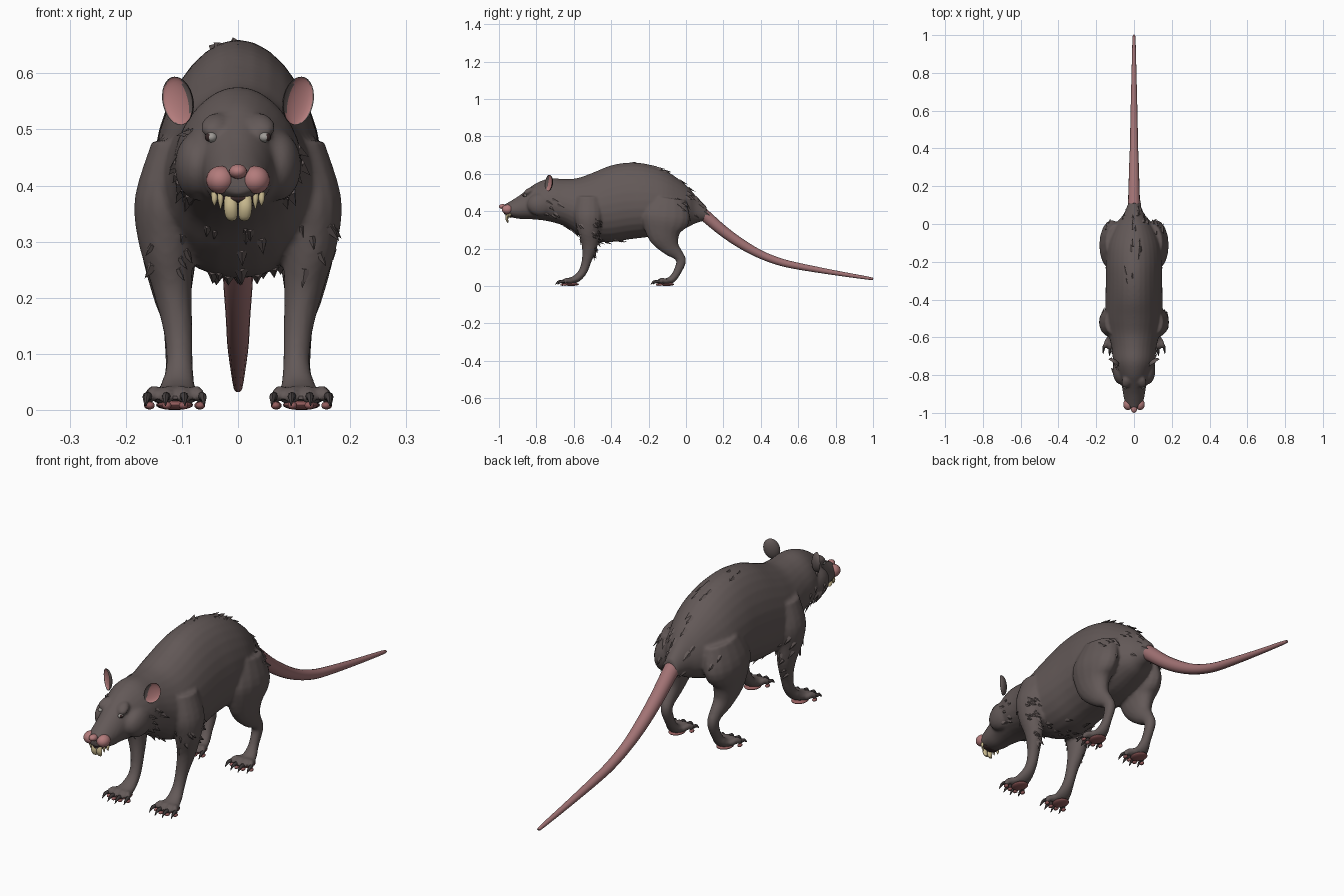
import bpy, bmesh, math, random
from mathutils import Vector, Matrix, Euler

if "Cube" in bpy.data.objects:
    bpy.data.objects.remove(bpy.data.objects["Cube"])
random.seed(4)


def material(name, r, g, b):
    m = bpy.data.materials.new(name)
    m.use_nodes = True
    m.diffuse_color = (r, g, b, 1)
    bsdf = next(n for n in m.node_tree.nodes if n.type == 'BSDF_PRINCIPLED')
    bsdf.inputs["Base Color"].default_value = (r, g, b, 1)
    bsdf.inputs["Roughness"].default_value = 0.8
    return m


FUR = material("grey brown fur", .125, .1, .097)
NOSE = material("nose pink", .45, .2, .2)
TAIL = material("tail pink", .36, .17, .175)
PAD = material("paw pad red", .3, .11, .11)
TOOTH = material("tooth ivory", .6, .5, .28)
CLAW = material("dark claw", .06, .05, .05)
EYE = material("pale eye", .35, .33, .31)
DARK = material("dark mouth", .04, .022, .022)


def finish(name, bm, *mats):
    bmesh.ops.recalc_face_normals(bm, faces=bm.faces)
    mesh = bpy.data.meshes.new(name)
    bm.to_mesh(mesh)
    bm.free()
    for m in mats:
        mesh.materials.append(m)
    ob = bpy.data.objects.new(name, mesh)
    bpy.context.collection.objects.link(ob)
    return ob


def activate(ob):
    bpy.ops.object.select_all(action='DESELECT')
    ob.select_set(True)
    bpy.context.view_layer.objects.active = ob


def smooth_path(stations, steps=4):
    # Catmull-Rom through the stations
    pts = [stations[0]] + list(stations) + [stations[-1]]
    out = []
    for a, b, c, d in zip(pts, pts[1:], pts[2:], pts[3:]):
        for k in range(steps):
            t = k / steps
            out.append([.5 * (2 * q + (r - p) * t + (2 * p - 5 * q + 4 * r - s) * t * t
                              + (3 * q - p - 3 * r + s) * t ** 3)
                        for p, q, r, s in zip(a, b, c, d)])
    return out + [list(stations[-1])]


def tube(bm, stations, sides=16, egg=0, axis=None, steps=4):
    # stations: x, y, z, sideways radius, radius in the y-z plane
    path = smooth_path(stations, steps)
    rings = []
    for i, (x, y, z, rx, rv) in enumerate(path):
        p, q = path[max(i - 1, 0)], path[min(i + 1, len(path) - 1)]
        t = axis or Vector((0, q[1] - p[1], q[2] - p[2])).normalized()
        up = Vector((1, 0, 0)).cross(t)
        ring = []
        for k in range(sides):
            a = 2 * math.pi * k / sides
            across = rx * math.cos(a) * (1 - egg * math.sin(a))
            ring.append(bm.verts.new(Vector((x + across, y, z)) + up * rv * math.sin(a)))
        rings.append(ring)
    for r0, r1 in zip(rings, rings[1:]):
        for k in range(sides):
            n = (k + 1) % sides
            bm.faces.new((r0[k], r0[n], r1[n], r1[k]))
    bm.faces.new(rings[0])
    bm.faces.new(rings[-1])


def blob(bm, centre, radii, rot=(0, 0, 0), seg=20):
    m = Matrix.LocRotScale(Vector(centre), Euler(rot), Vector(radii))
    return bmesh.ops.create_uvsphere(bm, u_segments=seg, v_segments=seg // 2 + 2,
                                     radius=1, matrix=m)["verts"]


def flip(s, stations):
    return [(s * p[0],) + tuple(p[1:]) for p in stations]


# Trunk and head: y, top, bottom, half width
trunk = [(-.975, .434, .386, .028), (-.95, .447, .373, .046), (-.9, .478, .36, .057),
         (-.85, .515, .358, .066), (-.8, .55, .355, .086), (-.73, .575, .345, .108),
         (-.65, .572, .32, .118), (-.58, .577, .275, .135), (-.5, .605, .24, .15),
         (-.4, .645, .235, .15), (-.3, .66, .25, .148), (-.2, .65, .262, .148),
         (-.1, .612, .275, .137), (0, .54, .31, .095), (.05, .485, .335, .056),
         (.11, .425, .352, .03)]
fur = bmesh.new()
tube(fur, [(0, y, (a + b) / 2, w, (a - b) / 2) for y, a, b, w in trunk],
     sides=28, egg=.15, axis=Vector((0, 1, 0)))

front_leg = [(.108, -.52, .48, .045, .065), (.124, -.52, .38, .06, .078),
             (.128, -.52, .3, .05, .06), (.118, -.515, .22, .036, .044),
             (.107, -.53, .14, .026, .027), (.104, -.55, .08, .024, .023),
             (.108, -.585, .04, .032, .021), (.112, -.635, .022, .04, .018)]
hind_leg = [(.095, -.1, .47, .055, .1), (.118, -.11, .37, .065, .132),
            (.122, -.115, .28, .05, .095), (.118, -.085, .21, .035, .052),
            (.112, -.042, .165, .025, .03), (.11, -.026, .13, .022, .026),
            (.11, -.05, .07, .02, .021), (.112, -.08, .032, .03, .02),
            (.114, -.125, .02, .038, .016)]
claws, pads = bmesh.new(), bmesh.new()
for s in (-1, 1):
    # Cheeks and brows
    blob(fur, (s * .07, -.775, .435), (.043, .075, .062))
    blob(fur, (s * .042, -.838, .508), (.024, .034, .016), (.5, 0, s * .3))
    for leg in (front_leg, hind_leg):
        tube(fur, flip(s, leg))
        x, y = leg[-1][:2]
        # Toes, claws and soles
        for i in range(4):
            d = (i - 1.5) * .023
            reach = y - (.03 if i in (1, 2) else .018)
            tube(fur, flip(s, [(x + d * .8, y + .03, .024, .012, .012),
                               (x + d * 1.1, y - .005, .03, .013, .014),
                               (x + d * 1.35, reach, .017, .011, .011)]), sides=10)
            tube(claws, flip(s, [(x + d * 1.35, reach + .006, .024, .008, .008),
                                 (x + d * 1.45, reach - .016, .023, .006, .007),
                                 (x + d * 1.5, reach - .034, .008, .001, .001)]), sides=8)
            blob(pads, (s * (x + d * 1.3), reach + .005, .008), (.009, .012, .007), seg=10)
        blob(pads, (s * x, y + .022, .009), (.032, .04, .009))
finish("claws", claws, CLAW)
finish("paw_pads", pads, PAD)

# Fuse the furry parts into one skin
body = finish("body", fur, FUR)
activate(body)
remesh = body.modifiers.new("fuse", 'REMESH')
remesh.mode = 'VOXEL'
remesh.voxel_size = .007
soften = body.modifiers.new("soften", 'SMOOTH')
soften.iterations = 3
for name in ("fuse", "soften"):
    bpy.ops.object.modifier_apply(modifier=name)
body.data.materials.clear()
body.data.materials.append(FUR)

# Fur tufts lying back along the skin
tufts = bmesh.new()


def tuft(pos, normal, length, lift):
    flow = Vector((0, .8, -.5))
    flow = (flow - normal * flow.dot(normal)).normalized()
    side = normal.cross(flow) * length * .35
    base = pos - normal * .004
    tip = tufts.verts.new(pos + flow * length + normal * lift * length)
    l, r = tufts.verts.new(base - side), tufts.verts.new(base + side)
    ridge = tufts.verts.new(pos + normal * .004)
    low = tufts.verts.new(base - normal * .004)
    for a, b in ((l, ridge), (ridge, r), (r, low), (low, l)):
        tufts.faces.new((a, b, tip))
    tufts.faces.new((l, low, r, ridge))


faces = list(body.data.polygons)
random.shuffle(faces)


def scatter(count, rule, length, lift):
    for f in [f for f in faces if rule(f.center, f.normal)][:count]:
        tuft(f.center.copy(), f.normal.copy(), length * random.uniform(.7, 1.2), lift)


scatter(16, lambda c, n: n.z < -.6 and -.62 < c.y < -.3 and abs(c.x) < .09 and c.z > .2, .04, .35)
scatter(16, lambda c, n: n.z > .5 and -.45 < c.y < .08 and abs(c.x) < .04, .04, .2)
scatter(20, lambda c, n: -.1 < c.y < .1 and c.z > .35 and n.y > .3, .04, .2)
scatter(30, lambda c, n: .16 < c.z < .36 and -.56 < c.y < -.42 and n.y > .2 and abs(c.x) > .1, .035, .25)
scatter(24, lambda c, n: abs(c.x) > .08 and -.8 < c.y < -.68 and .36 < c.z < .5, .04, .25)
scatter(20, lambda c, n: n.y < -.2 and -.66 < c.y < -.55 and .24 < c.z < .35, .03, .2)
finish("fur_tufts", tufts, FUR)

# Tail
bm = bmesh.new()
tube(bm, [(0, y, z, r, r) for y, z, r in
          [(.05, .42, .032), (.1, .378, .032), (.2, .293, .029), (.3, .223, .026),
           (.4, .168, .022), (.5, .13, .02), (.6, .106, .018), (.8, .07, .013),
           (.98, .041, .008), (.998, .037, .003)]])
finish("tail", bm, TAIL)

# Nose and muzzle pads
bm = bmesh.new()
blob(bm, (0, -.98, .425), (.016, .02, .013))
for s in (-1, 1):
    blob(bm, (s * .031, -.955, .41), (.026, .03, .025))
finish("nose", bm, NOSE)

# Mouth and teeth
bm = bmesh.new()
blob(bm, (0, -.937, .377), (.036, .028, .012))
finish("mouth", bm, DARK)
bm = bmesh.new()
for s in (-1, 1):
    tube(bm, flip(s, [(.013, -.948, .392, .011, .009), (.013, -.958, .365, .012, .008),
                      (.012, -.955, .347, .011, .006), (.011, -.95, .339, .007, .003)]), sides=10)
    for x, y, z in ((.031, -.95, .358), (.042, -.94, .364)):
        tube(bm, flip(s, [(x, y, .388, .006, .006), (x, y - .002, .374, .005, .005),
                          (x, y, z, .001, .001)]), sides=8)
finish("teeth", bm, TOOTH)

for s in (-1, 1):
    side = "left" if s > 0 else "right"
    # Eye with a dark pupil facing outward
    bm = bmesh.new()
    centre, look = Vector((s * .048, -.862, .486)), Vector((s * .7, -.7, 0))
    blob(bm, centre, (.011, .012, .009))
    for f in bm.faces:
        f.material_index = int((f.calc_center_median() - centre).normalized().dot(look) > .8)
    finish(side + "_eye", bm, EYE, DARK)

    # Cupped ear with a pink hollow
    bm = bmesh.new()
    blob(bm, (0, 0, 0), (1, 1, 1), seg=24)
    for f in bm.faces:
        c = f.calc_center_median()
        f.material_index = int(c.y < -.25 and c.x * s > -.45)
    for v in bm.verts:
        if v.co.y < 0:
            v.co.y *= -.55
    place = Matrix.LocRotScale(Vector((s * .108, -.735, .551)),
                               Euler((0, s * .3, s * .6)), Vector((.032, .02, .044)))
    bm.transform(place)
    finish(side + "_ear", bm, FUR, NOSE)

# Smooth shading with sharp creases kept
for ob in list(bpy.context.collection.objects):
    if ob.type == 'MESH':
        activate(ob)
        bpy.ops.object.shade_smooth_by_angle(angle=math.radians(45))
